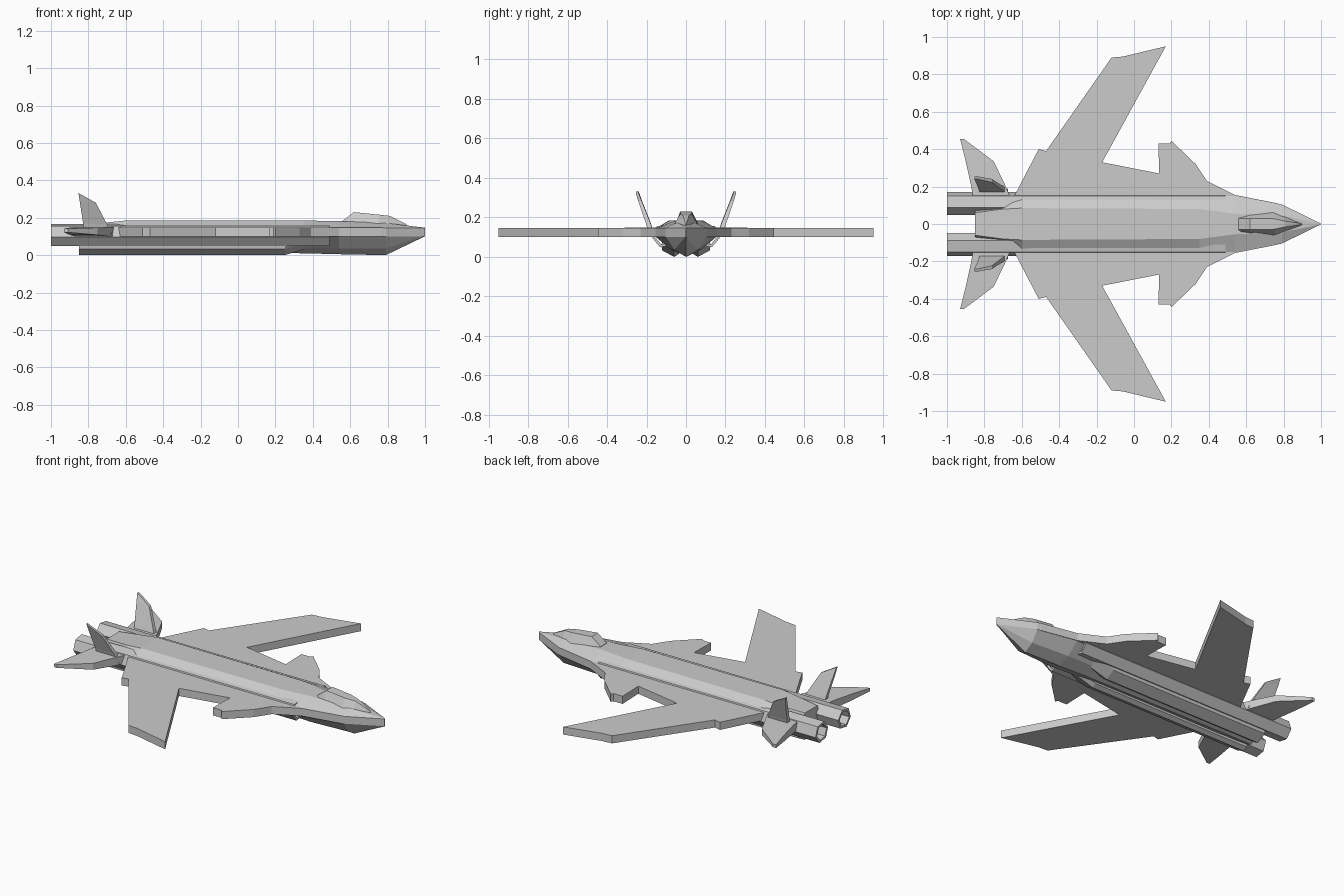
import bpy, bmesh, math

if "Cube" in bpy.data.objects:
    bpy.data.objects.remove(bpy.data.objects["Cube"])


def finish(name, bm, mirror=False):
    bmesh.ops.recalc_face_normals(bm, faces=bm.faces)
    mesh = bpy.data.meshes.new(name)
    bm.to_mesh(mesh)
    bm.free()
    ob = bpy.data.objects.new(name, mesh)
    bpy.context.collection.objects.link(ob)
    if mirror:
        m = ob.modifiers.new("mirror", "MIRROR")
        m.use_axis = (False, True, False)
    return ob


def loft(name, rings, mirror=False, closed=False):
    """Skin a list of equal-length rings; cap the ends, or join them in a loop."""
    bm = bmesh.new()
    vs = [[bm.verts.new(p) for p in r] for r in rings]
    pairs = list(zip(vs, vs[1:])) + ([(vs[-1], vs[0])] if closed else [])
    n = len(rings[0])
    for a, b in pairs:
        for i in range(n):
            j = (i + 1) % n
            bm.faces.new((a[i], a[j], b[j], b[i]))
    if not closed:
        bm.faces.new(vs[0])
        bm.faces.new(vs[-1])
    bmesh.ops.remove_doubles(bm, verts=bm.verts, dist=1e-5)
    return finish(name, bm, mirror)


def both_sides(half):
    return half + [(-y, z) for y, z in reversed(half) if y > 0]


# Flat planform: tail root, forward-swept wing, canard and nose in one slab
half = [(-0.64, 0.15), (-0.51, 0.40), (-0.47, 0.39), (-0.12, 0.89),
        (-0.06, 0.895), (0.17, 0.95), (-0.17, 0.33), (0.135, 0.27),
        (0.13, 0.43), (0.19, 0.43), (0.20, 0.445), (0.33, 0.32),
        (0.39, 0.23), (0.54, 0.155), (0.77, 0.11), (1.0, 0.0)]
outline = half + [(x, -y) for x, y in reversed(half) if y > 0]
loft("wing_and_canard_slab", [[(x, y, z) for x, y in outline] for z in (0.10, 0.147)])

# Fuselage: x, flat-top half width, top z, side half width, belly half width, belly z, keel z
stations = [(-0.85, 0.06, 0.165, 0.07, 0.05, 0.04, 0.015),
            (-0.70, 0.08, 0.175, 0.09, 0.06, 0.04, 0.015),
            (-0.60, 0.085, 0.185, 0.15, 0.07, 0.04, 0.015),
            (0.35, 0.08, 0.185, 0.15, 0.07, 0.04, 0.01),
            (0.54, 0.055, 0.182, 0.153, 0.075, 0.035, 0.005),
            (0.79, 0.045, 0.172, 0.105, 0.06, 0.035, 0.0),
            (0.998, 0.002, 0.147, 0.003, 0.002, 0.103, 0.10)]
rings = []
for x, t, top, w, m, mz, keel in stations:
    sec = both_sides([(0, top), (t, top), (w, 0.146), (w, 0.101), (m, mz), (0, keel)])
    rings.append([(x, y, z) for y, z in sec])
loft("fuselage", rings)

# Canopy: x, base half width, top half width, base z, top z
rings = []
for x, b, t, bz, tz in [(0.56, 0.045, 0.03, 0.165, 0.184), (0.62, 0.052, 0.03, 0.165, 0.23),
                        (0.75, 0.065, 0.028, 0.16, 0.217), (0.81, 0.045, 0.015, 0.155, 0.21),
                        (0.90, 0.004, 0.002, 0.15, 0.166)]:
    rings.append([(x, -b, bz), (x, -t, tz), (x, t, tz), (x, b, bz)])
loft("canopy", rings)


# Hollow six-sided engine tubes, intake to nozzle
def hexagon(x, r):
    angles = [math.radians(50 + 60 * i) for i in range(6)]
    return [(x, 0.11 + r * math.cos(a), 0.107 + r * math.sin(a)) for a in angles]


loft("engine_tube", [hexagon(-1, 0.062), hexagon(0.49, 0.062),
                     hexagon(0.49, 0.047), hexagon(-1, 0.047)], True, True)

# Ventral bays under the engines
rings = []
for x, low in [(-0.85, 0.0), (0.25, 0.0), (0.40, 0.045)]:
    rings.append([(x, 0.03, 0.06), (x, 0.035, low + 0.015), (x, 0.06, low),
                  (x, 0.12, low + 0.032), (x, 0.125, 0.06)])
loft("ventral_bay", rings, True)

# Tailplanes: y, trailing x, leading x, bottom z, top z
rings = []
for y, x0, x1, z0, z1 in [(0.14, -0.86, -0.66, 0.10, 0.15), (0.20, -0.87, -0.685, 0.10, 0.15),
                          (0.335, -0.90, -0.75, 0.108, 0.147), (0.455, -0.93, -0.91, 0.122, 0.142)]:
    rings.append([(x0, y, z0), (x1, y, z0), (x1, y, z1), (x0, y, z1)])
loft("tailplane", rings, True)

# Canted fins: slanted plate cut as rear and front edges rising outward
rings = []
for y, t, x0, z0, x1, z1 in [(0.172, 0.015, -0.82, 0.11, -0.675, 0.11),
                             (0.19, 0.012, -0.828, 0.17, -0.70, 0.165),
                             (0.232, 0.009, -0.846, 0.285, -0.76, 0.28),
                             (0.247, 0.007, -0.853, 0.332, -0.835, 0.322)]:
    rings.append([(x0, y - t, z0), (x1, y - t, z1), (x1, y + t, z1), (x0, y + t, z0)])
loft("tail_fin", rings, True)
